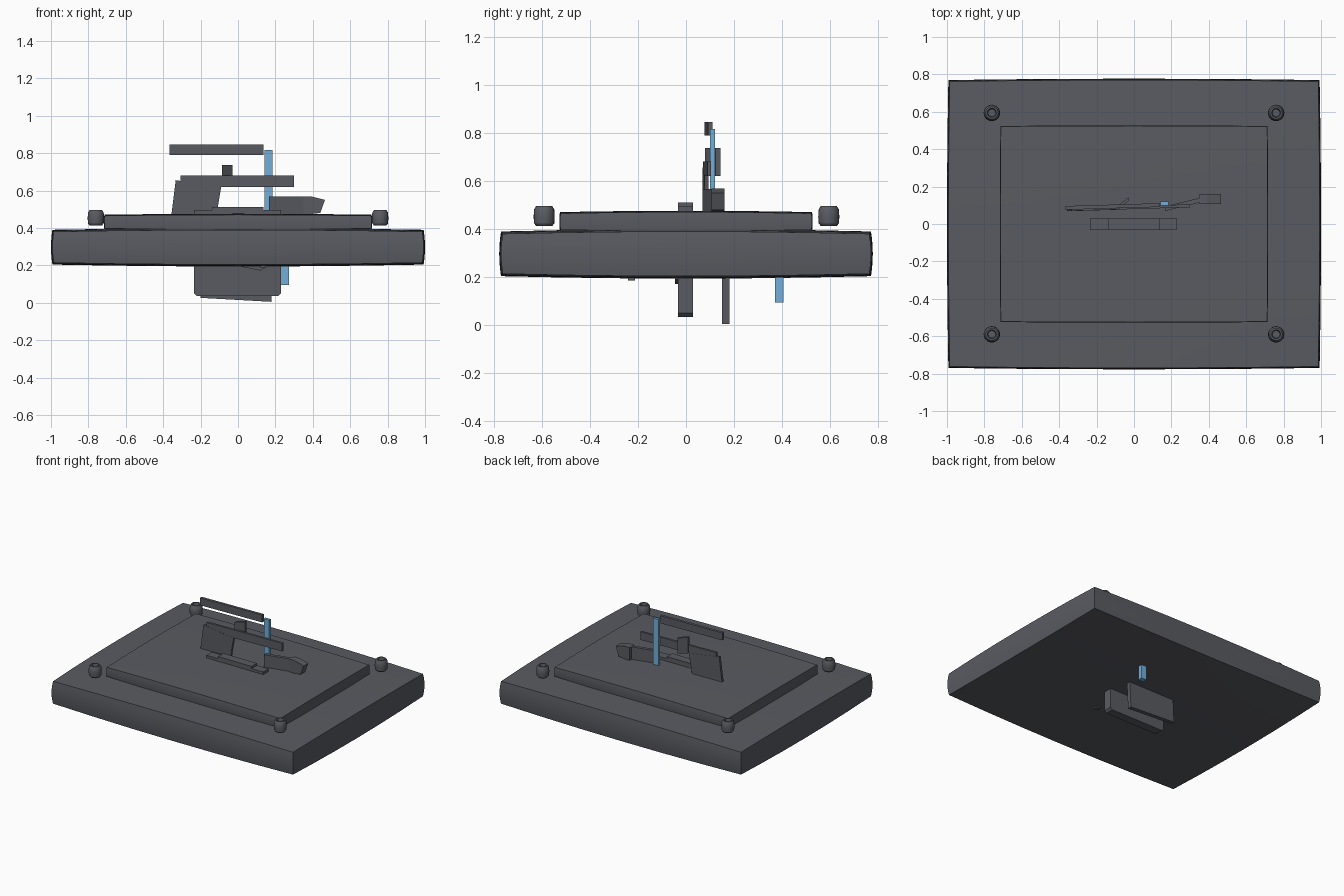
import bpy, bmesh, math
from mathutils import Vector

if "Cube" in bpy.data.objects:
    bpy.data.objects.remove(bpy.data.objects["Cube"])


def material(name, rgb):
    m = bpy.data.materials.new(name)
    m.diffuse_color = (*rgb, 1)
    m.use_nodes = True
    m.node_tree.nodes["Principled BSDF"].inputs["Base Color"].default_value = m.diffuse_color
    return m


GREY = material("slate grey", (0.10, 0.105, 0.12))
BLUE = material("light blue", (0.17, 0.43, 0.70))


def finish(bm, name, mat, smooth=False):
    bmesh.ops.recalc_face_normals(bm, faces=bm.faces)
    me = bpy.data.meshes.new(name)
    bm.to_mesh(me)
    bm.free()
    me.materials.append(mat)
    ob = bpy.data.objects.new(name, me)
    bpy.context.collection.objects.link(ob)
    if smooth:
        bpy.context.view_layer.objects.active = ob
        ob.select_set(True)
        bpy.ops.object.shade_smooth_by_angle(angle=math.radians(30))
        ob.select_set(False)
    return ob


def pillow(name, half, z, bulge):
    """Box whose six faces swell slightly towards their middles."""
    bm = bmesh.new()
    bmesh.ops.create_cube(bm, size=2)
    bmesh.ops.subdivide_edges(bm, edges=bm.edges[:], cuts=5, use_grid_fill=True)
    for v in bm.verts:
        p = v.co.copy()
        for i in range(3):
            j, k = (i + 1) % 3, (i + 2) % 3
            swell = 1 - (p[j] ** 2 + p[k] ** 2) / 2
            v.co[i] = p[i] * (half[i] + bulge[i] * swell)
        v.co.z += z
    return finish(bm, name, GREY, True)


def outline(name, pts, y0, y1, mat=GREY, yaw=0.0):
    """Extrude an x-z outline through y; yaw is the y shift per unit of x."""
    bm = bmesh.new()
    rings = [[bm.verts.new((x, y + yaw * x, z)) for x, z in pts] for y in (y0, y1)]
    bm.faces.new(rings[0])
    bm.faces.new(rings[1][::-1])
    n = len(pts)
    for i in range(n):
        j = (i + 1) % n
        bm.faces.new((rings[0][i], rings[1][i], rings[1][j], rings[0][j]))
    return finish(bm, name, mat)


def bar(name, x0, x1, y0, y1, z0, z1, mat=GREY, yaw=0.0):
    return outline(name, [(x0, z0), (x1, z0), (x1, z1), (x0, z1)], y0, y1, mat, yaw)


def knob(name, x, y):
    """Lathed round knob with a hollow in its top."""
    profile = [(0, .412), (.033, .412), (.042, .424), (.044, .45), (.042, .482),
               (.033, .496), (.024, .496), (.02, .475), (0, .475)]
    bm = bmesh.new()
    vs = [bm.verts.new((r, 0, z)) for r, z in profile]
    es = [bm.edges.new(e) for e in zip(vs, vs[1:])]
    bmesh.ops.spin(bm, geom=vs + es, cent=(0, 0, 0), axis=(0, 0, 1),
                   angle=math.tau, steps=20)
    bmesh.ops.remove_doubles(bm, verts=bm.verts, dist=1e-4)
    bmesh.ops.translate(bm, verts=bm.verts, vec=Vector((x, y, 0)))
    return finish(bm, name, GREY, True)


# Base slab and raised top plate
pillow("base_slab", (.985, .762, .083), .297, (.015, .015, .02))
pillow("top_plate", (.712, .522, .034), .431, (.005, .005, .011))

# Corner knobs
for sx in (-1, 1):
    for y in (-.59, .594):
        knob("corner_knob", sx * .76, y)

# Central block passing through the slab, with a raised middle
outline("central_block", [(-.235, .05), (-.22, .035), (.215, .035), (.23, .05),
                          (.23, .495), (.135, .495), (.135, .511), (-.14, .511),
                          (-.14, .495), (-.235, .495)][::-1], -.033, .03)

# Underside plate, small chips and peg
outline("lower_plate", [(-.2, .026), (.178, .005), (.19, .25), (-.19, .25)], .15, .18)
outline("lower_chip", [(-.02, .2), (.12, .172), (.15, .19), (.13, .24), (0, .24)], -.046, -.032)
bar("lower_nub", .12, .15, -.242, -.212, .185, .25)
bar("lower_blue_peg", .23, .273, .37, .405, .095, .3, BLUE)

# Upright blue post
bar("blue_post", .142, .185, .1, .12, .4, .817, BLUE)

# Upper bars and the slanted tab between them
bar("top_bar", -.365, .135, .087, .107, .79, .845, GREY, .03)
bar("middle_bar", -.308, .3, .08, .096, .62, .68, GREY, .03)
outline("bar_tab", [(-.085, .62), (-.03, .62), (-.03, .737), (-.085, .737)],
        .147, .167, GREY, .8)

# Left panel, leaning
outline("left_panel", [(-.36, .44), (-.333, .655), (-.09, .62), (-.12, .44)],
        .079, .097, GREY, .03)

# Right arm and its heavier end
bar("right_arm", .165, .38, .03, .055, .44, .567, GREY, .24)
outline("arm_end", [(.35, .47), (.44, .48), (.465, .55), (.39, .569), (.35, .569)], .106, .16)
